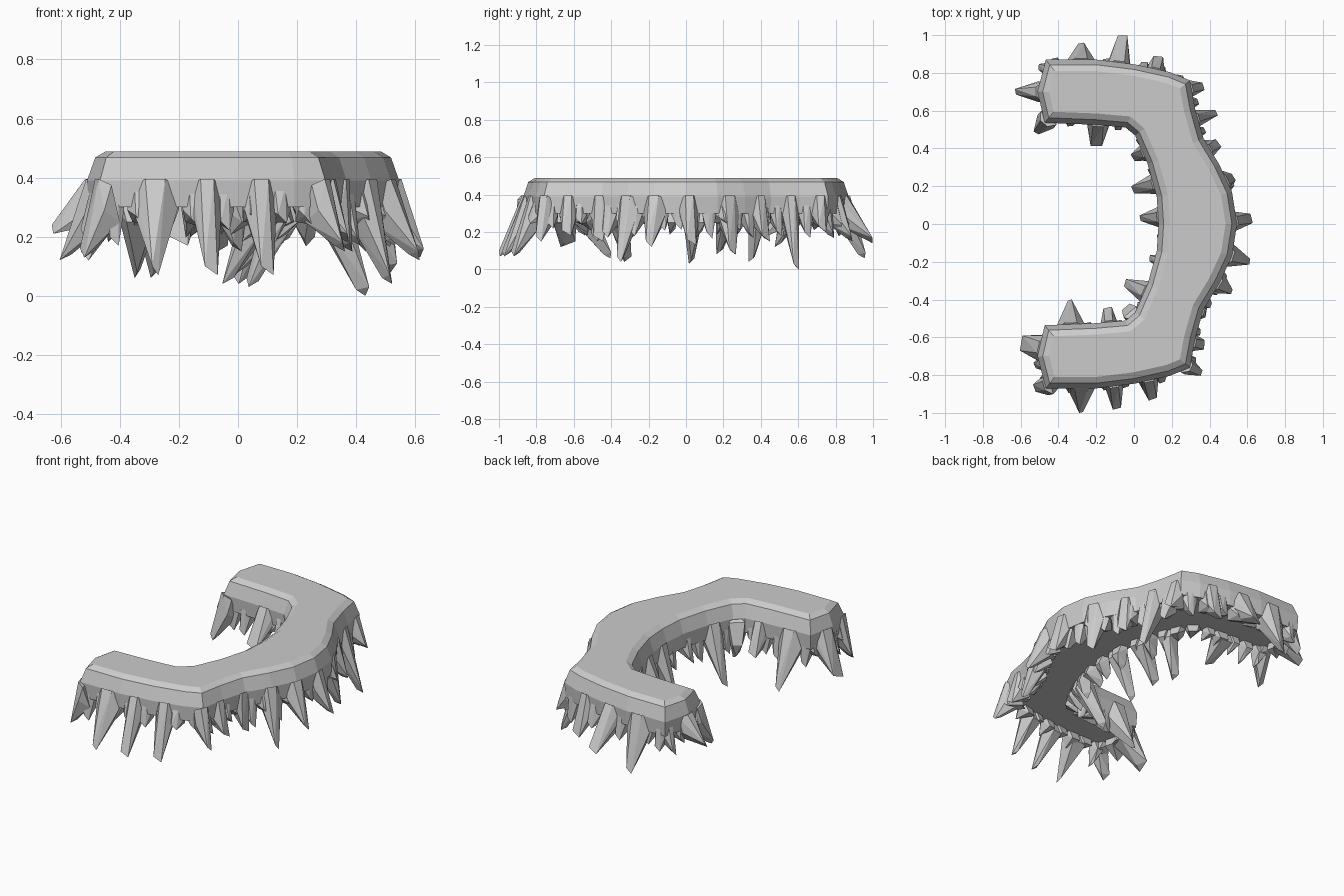
import bpy, bmesh, random
from mathutils import Vector

if "Cube" in bpy.data.objects:
    bpy.data.objects.remove(bpy.data.objects["Cube"])
random.seed(4)

# Half of the C-shaped plateau outline (y >= 0), mirrored across y = 0
HALF = [(.51, 0), (.485, .16), (.42, .3), (.335, .44), (.29, .6), (.265, .735),
        (.18, .77), (0, .81), (-.2, .835), (-.44, .835), (-.475, .7), (-.445, .57),
        (-.2, .56), (-.03, .545), (.035, .49), (.105, .33), (.155, .15), (.165, 0)]
OUTLINE = [Vector(p) for p in HALF] + [Vector((x, -y)) for x, y in HALF[-2:0:-1]]


def offset(d):
    """Outline pushed outward by d with mitred corners."""
    out, n = [], len(OUTLINE)
    for i, p in enumerate(OUTLINE):
        a = (p - OUTLINE[i - 1]).normalized()
        b = (OUTLINE[(i + 1) % n] - p).normalized()
        na, nb = Vector((a.y, -a.x)), Vector((b.y, -b.x))
        m = (na + nb).normalized()
        out.append(p + m * d / max(.6, m.dot(na)))
    return out


def finish(bm, name):
    bmesh.ops.recalc_face_normals(bm, faces=bm.faces)
    me = bpy.data.meshes.new(name)
    bm.to_mesh(me)
    bm.free()
    ob = bpy.data.objects.new(name, me)
    bpy.context.collection.objects.link(ob)
    return ob


# Plateau body: flat top, bevelled rim, flared wall, flat underside
bm = bmesh.new()
rings = [[bm.verts.new((p.x, p.y, z)) for p in offset(d)]
         for d, z in ((-.025, .488), (.008, .468), (.035, .39), (.03, .30))]
bm.faces.new(rings[0])
bm.faces.new(rings[-1][::-1])
for r, s in zip(rings, rings[1:]):
    for i in range(len(r)):
        j = (i + 1) % len(r)
        bm.faces.new((r[i], s[i], s[j], r[j]))
finish(bm, "rock_plateau")

WALL = offset(.03)


def nearest(p):
    best = None
    for i, a in enumerate(WALL):
        e = WALL[(i + 1) % len(WALL)] - a
        t = min(1, max(0, (p - a).dot(e) / e.dot(e)))
        q = a + e * t
        if best is None or (p - q).length < (p - best).length:
            best = q
    return best


def shard(bm, base, out, reach, z, w, wt, top=.395):
    """Faceted hanging spike: narrow outer face, wide root in the wall, chipped tip."""
    side = Vector((-out.y, out.x))
    pts = [(-.45 * w, .012, top), (.45 * w, .012, top),
           (-w, -.025, top - .02), (w, -.025, top - .02),
           (-w, 0, .29), (w, 0, .29),
           (-.6 * w, -.06, .25), (.6 * w, -.06, .25),
           (-wt, reach, z + .03), (wt, reach - .005, z), (wt * .3, reach - .04, z + .02)]
    vs = []
    for s, d, h in pts:
        q = base + side * s + out * d
        vs.append(bm.verts.new((q.x, q.y, h)))
    res = bmesh.ops.convex_hull(bm, input=vs)
    junk = [v for v in res["geom_interior"] if isinstance(v, bmesh.types.BMVert)]
    bmesh.ops.delete(bm, geom=junk, context='VERTS')


# Main spikes: tip x, y, z, root half width, tip half width
TIPS = [(-.28, .96, .06, .075, .015), (-.06, 1.0, .14, .06, .025), (.13, .89, .15, .05, .025),
        (.37, .73, .2, .045, .02), (.44, .59, 0, .045, .015), (.45, .43, .15, .045, .025),
        (.53, .25, .08, .06, .02), (.625, .03, .13, .05, .025), (.615, -.2, .12, .06, .015),
        (.52, -.36, .04, .06, .012), (.385, -.47, .15, .045, .025), (.375, -.64, .18, .045, .025),
        (.36, -.79, .15, .045, .015), (.1, -.93, .07, .055, .022), (-.09, -.98, .07, .05, .022),
        (-.28, -1.0, .07, .075, .01), (-.53, -.87, .13, .055, .02), (-.6, -.63, .12, .07, .04),
        (-.34, -.4, .06, .075, .01), (-.14, -.44, .2, .045, .022), (0, -.49, .15, .045, .02),
        (-.05, -.31, .04, .06, .02), (.03, .03, .03, .055, .015), (-.01, .18, .08, .055, .02),
        (-.01, .35, .04, .045, .02), (-.2, .41, .17, .06, .03), (-.52, .48, .12, .055, .015),
        (-.63, .7, .21, .055, .015)]
bm = bmesh.new()
for x, y, z, w, wt in TIPS:
    tip = Vector((x, y))
    base = nearest(tip)
    d = tip - base
    shard(bm, base, d.normalized(), d.length, z, w, wt)
finish(bm, "large_spikes")

# Small shards filling the wall between the main spikes
bm = bmesh.new()
for i, a in enumerate(WALL):
    e = WALL[(i + 1) % len(WALL)] - a
    out = Vector((e.y, -e.x)).normalized()
    n = max(1, round(e.length / .1))
    for k in range(n):
        base = a + e * ((k + .5) / n) - out * .015
        shard(bm, base, out, random.uniform(.01, .05), random.uniform(.16, .25),
              random.uniform(.03, .045), .015, .37)
finish(bm, "small_shards")
